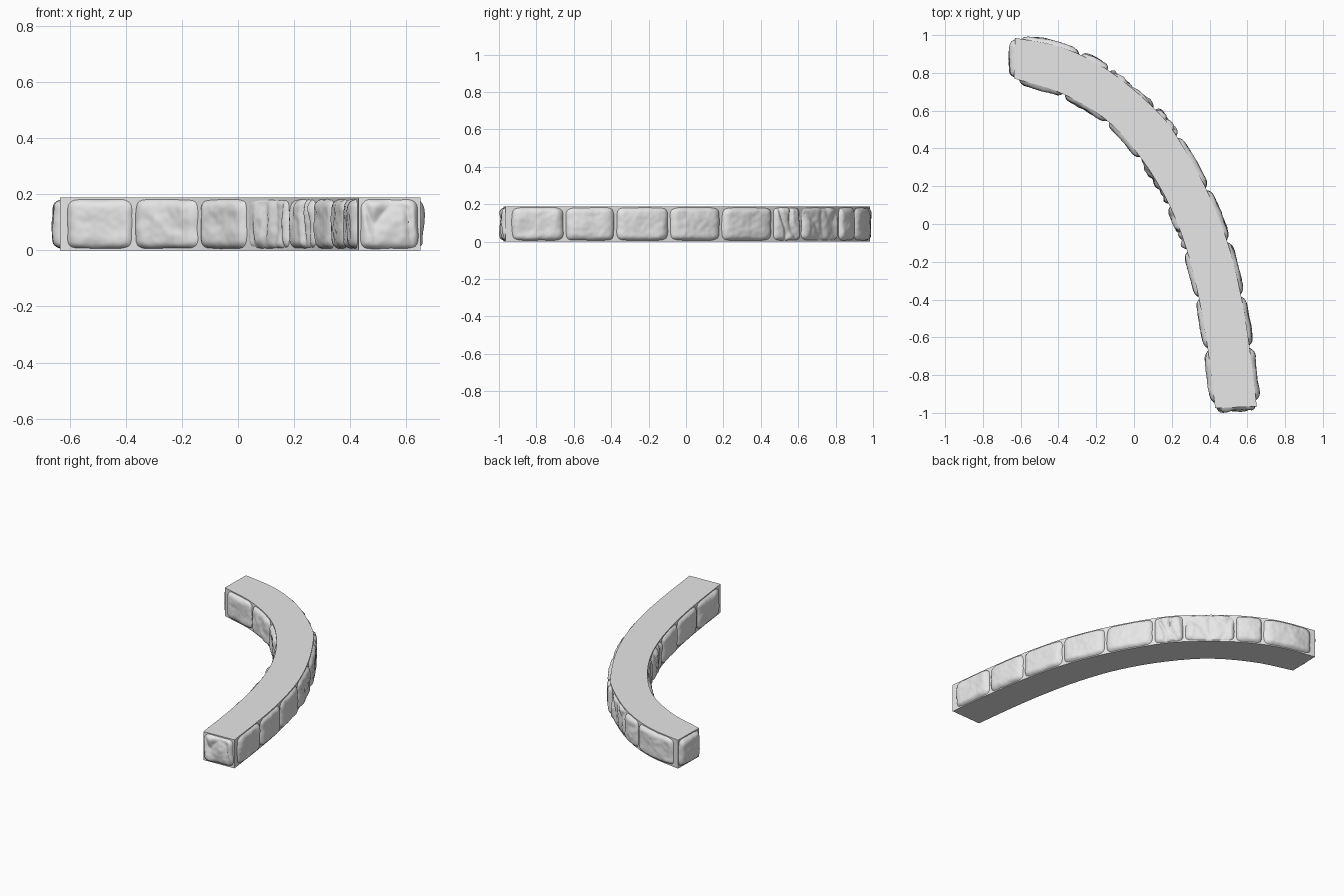
import bpy
import bmesh
from mathutils import Vector, noise

HEIGHT = 0.188

cube = bpy.data.objects.get("Cube")
if cube:
    bpy.data.objects.remove(cube, do_unlink=True)

stone_grey = bpy.data.materials.new("stone_grey")
stone_grey.use_nodes = True
stone_grey.diffuse_color = (0.8, 0.8, 0.8, 1)
stone_grey.node_tree.nodes["Principled BSDF"].inputs["Base Color"].default_value = (0.8, 0.8, 0.8, 1)

# Plan outline, counterclockwise: outer curve front to back, inner curve back to front
OUTER = [(0.65, -0.965), (0.61, -0.64), (0.565, -0.37), (0.49, -0.08), (0.38, 0.19),
         (0.235, 0.45), (0.12, 0.6), (-0.13, 0.81), (-0.38, 0.935), (-0.63, 0.985)]
INNER = [(-0.635, 0.77), (-0.39, 0.695), (-0.145, 0.55), (0.04, 0.345), (0.185, 0.105),
         (0.28, -0.14), (0.345, -0.4), (0.39, -0.66), (0.43, -0.975)]


def smooth_path(points, count=120):
    """Spline through the points, resampled to equal steps."""
    p = [Vector((x, y, 0)) for x, y in points]
    p = [2 * p[0] - p[1]] + p + [2 * p[-1] - p[-2]]
    dense = []
    for a, b, c, d in zip(p, p[1:], p[2:], p[3:]):
        for k in range(40):
            t = k / 40
            dense.append(0.5 * (2 * b + (c - a) * t + (2 * a - 5 * b + 4 * c - d) * t * t
                                + (3 * b - a - 3 * c + d) * t ** 3))
    dense.append(p[-2])
    run = [0]
    for a, b in zip(dense, dense[1:]):
        run.append(run[-1] + (b - a).length)
    path, j = [], 0
    for i in range(count + 1):
        want = run[-1] * i / count
        while j < len(run) - 2 and run[j + 1] < want:
            j += 1
        path.append(dense[j].lerp(dense[j + 1], (want - run[j]) / (run[j + 1] - run[j])))
    return path


def at(path, t):
    """Point and outward normal at fraction t."""
    f = min(max(t, 0), 1) * (len(path) - 1)
    i = min(int(f), len(path) - 2)
    tangent = (path[min(i + 2, len(path) - 1)] - path[max(i - 1, 0)]).normalized()
    return path[i].lerp(path[i + 1], f - i), Vector((tangent.y, -tangent.x, 0))


def fraction_at_y(path, y):
    return min(range(len(path)), key=lambda i: abs(path[i].y - y)) / (len(path) - 1)


def finish(name, bm, angle):
    mesh = bpy.data.meshes.new(name)
    bm.to_mesh(mesh)
    bm.free()
    mesh.materials.append(stone_grey)
    obj = bpy.data.objects.new(name, mesh)
    bpy.context.collection.objects.link(obj)
    bpy.ops.object.select_all(action='DESELECT')
    obj.select_set(True)
    bpy.context.view_layer.objects.active = obj
    bpy.ops.object.shade_smooth_by_angle(angle=angle)


def make_core(outer, inner):
    bm = bmesh.new()
    rings = []
    for i in range(0, len(outer), 4):
        o, n = outer[i], inner[-1 - i]
        rings.append([bm.verts.new((q.x, q.y, z)) for q, z in
                      ((o, 0), (o, HEIGHT), (n, HEIGHT), (n, 0))])
    for a, b in zip(rings, rings[1:]):
        for k in range(4):
            m = (k + 1) % 4
            bm.faces.new((a[k], a[m], b[m], b[k]))
    bm.faces.new(rings[0])
    bm.faces.new(rings[-1])
    bmesh.ops.recalc_face_normals(bm, faces=bm.faces)
    finish("wall_core", bm, 0.5)


def make_stone(name, path, t0, t1, seed, depth=0.026, rough=False):
    """Pillow-shaped facing stone with chipped, wavy relief."""
    bm = bmesh.new()
    nu, nv = 40, 26
    shift = Vector((seed * 7.3, seed * 3.1, seed * 1.7))
    grid = []
    for i in range(nu + 1):
        col = []
        for j in range(nv + 1):
            u, v = 2 * i / nu - 1, 2 * j / nv - 1
            edge = max(abs(u), abs(v))
            # round the corners of the square and wobble the rim
            k = edge / ((abs(u) ** 7 + abs(v) ** 7) ** (1 / 7) or 1)
            k *= 0.98 + 0.025 * noise.noise(Vector((u, v, 0)) * 2 + shift)
            u, v = u * k, v * k
            p, n = at(path, (t0 + t1) / 2 + u * (t1 - t0) / 2)
            z = HEIGHT / 2 + v * (HEIGHT / 2 - 0.003)
            q = Vector((p.x, p.y, z))
            relief = 0.006 * noise.noise(q * 14 + shift) + 0.0025 * noise.noise(q * 38 + shift)
            if rough:
                relief -= 0.016 * max(0, 1 - 3.5 * abs(noise.noise(
                    Vector((q.x * 11, q.y * 11, q.z * 5)) + shift)))
            out = (depth * 0.85 + relief) * (1 - edge ** 9) - 0.004 * edge ** 9
            col.append(bm.verts.new(q + n * out))
        grid.append(col)
    for a, b in zip(grid, grid[1:]):
        for j in range(nv):
            bm.faces.new((a[j], b[j], b[j + 1], a[j + 1]))
    finish(name, bm, 1.0)


outer, inner = smooth_path(OUTER), smooth_path(INNER)
make_core(outer, inner)

# Facing stones along the two long sides, split at the joints
sides = (("outer", outer, (-0.66, -0.38, -0.1, 0.185, 0.46, 0.605, 0.815, 0.895), (5, 6)),
         ("inner", inner, (0.69, 0.545, 0.345, 0.105, -0.14, -0.4, -0.66), (3, 4)))
for s, (side, path, joints, rough) in enumerate(sides):
    cuts = [0.01] + [fraction_at_y(path, y) for y in joints] + [0.99]
    for i, (a, b) in enumerate(zip(cuts, cuts[1:])):
        make_stone(f"{side}_stone_{i + 1}", path, a + 0.001, b - 0.001,
                   i + 20 * s + 1, rough=i in rough)

# One stone on each end
for name, a, b, seed in (("back_end_stone", OUTER[-1], INNER[0], 51),
                         ("front_end_stone", INNER[-1], OUTER[0], 52)):
    make_stone(name, smooth_path([a, b]), 0.02, 0.98, seed, 0.032, name.startswith("front"))
